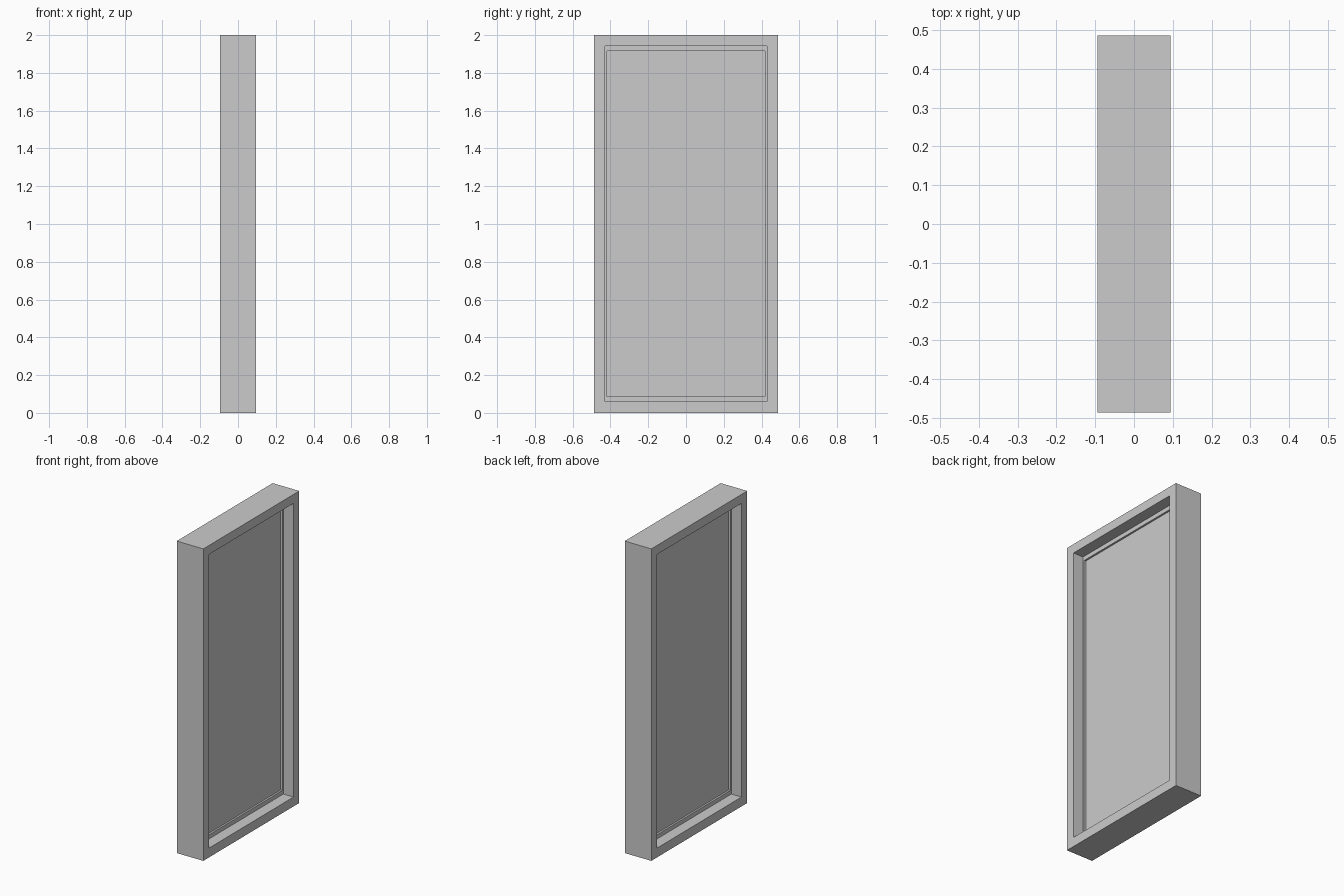
import bpy
import bmesh

if "Cube" in bpy.data.objects:
    bpy.data.objects.remove(bpy.data.objects["Cube"])

grey = bpy.data.materials.new("light_grey")
grey.use_nodes = True
colour = (0.6, 0.6, 0.6, 1)
grey.diffuse_color = colour
grey.node_tree.nodes["Principled BSDF"].inputs["Base Color"].default_value = colour


def panel(name, outer, depth, inner=None):
    """Upright panel facing x; each rectangle is (half width, bottom, top).
    With an inner rectangle it becomes a hollow border."""
    bm = bmesh.new()

    def loop(rect, x):
        w, low, high = rect
        corners = ((-w, low), (w, low), (w, high), (-w, high))
        return [bm.verts.new((x, y, z)) for y, z in corners]

    def bridge(a, b):
        for i in range(4):
            j = (i + 1) % 4
            bm.faces.new((a[i], a[j], b[j], b[i]))

    back, front = loop(outer, -depth), loop(outer, depth)
    bridge(back, front)
    if inner:
        hole_back, hole_front = loop(inner, -depth), loop(inner, depth)
        bridge(front, hole_front)
        bridge(hole_front, hole_back)
        bridge(hole_back, back)
    else:
        bm.faces.new(front)
        bm.faces.new(back[::-1])
    bmesh.ops.recalc_face_normals(bm, faces=bm.faces)

    mesh = bpy.data.meshes.new(name)
    bm.to_mesh(mesh)
    bm.free()
    mesh.materials.append(grey)
    obj = bpy.data.objects.new(name, mesh)
    bpy.context.collection.objects.link(obj)
    return obj


outside = (0.486, 0, 2)
opening = (0.428, 0.06, 1.942)
sight = (0.418, 0.087, 1.915)

# Deep outer frame, thin stop inside it, and the recessed pane
panel("outer_frame", outside, 0.094, opening)
panel("inner_stop", opening, 0.022, sight)
panel("pane", sight, 0.01)
